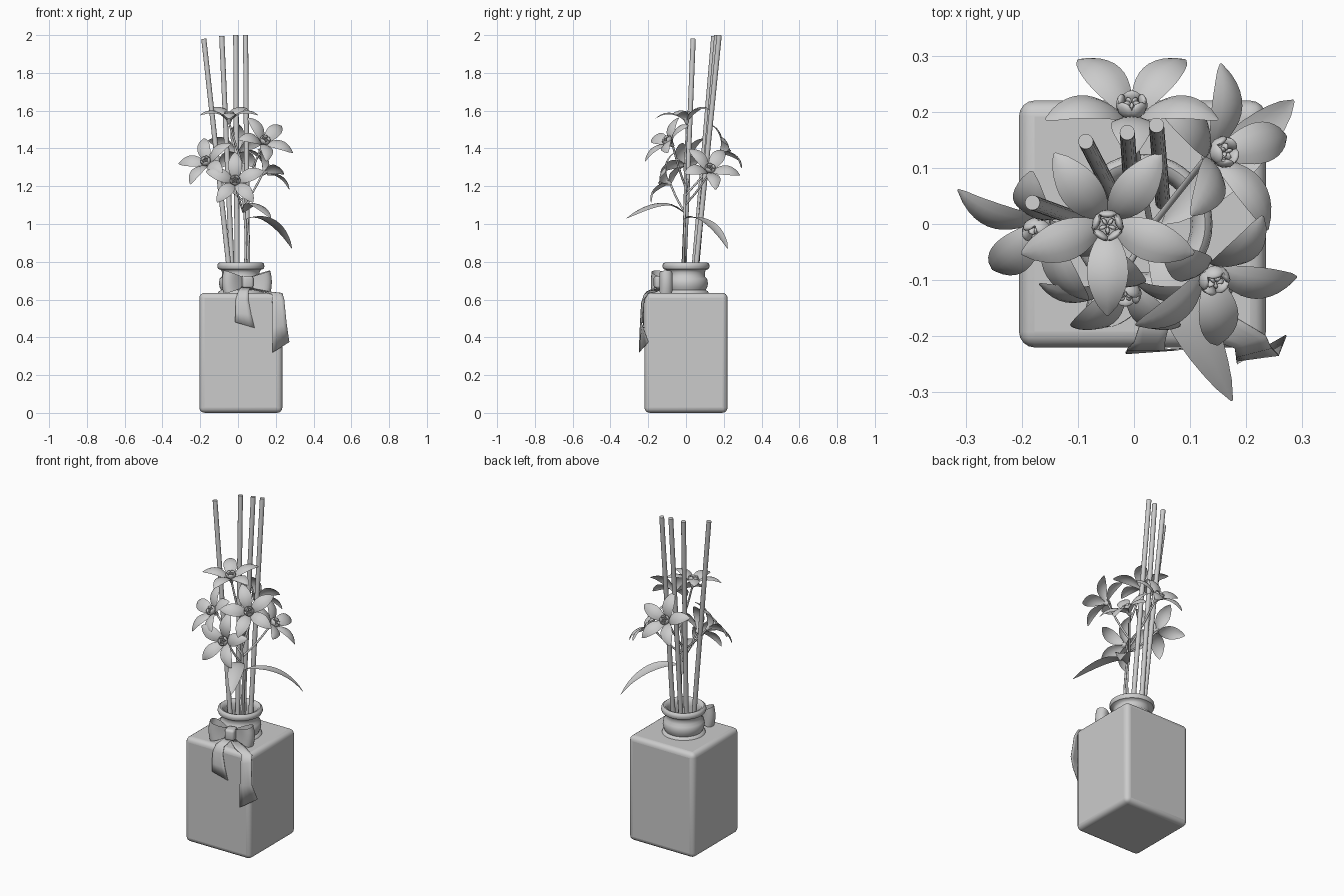
import bpy, bmesh, math
from mathutils import Vector as V, Matrix
from mathutils.geometry import interpolate_bezier

if "Cube" in bpy.data.objects:
    bpy.data.objects.remove(bpy.data.objects["Cube"])


def finish(name, bm, angle=40):
    bmesh.ops.recalc_face_normals(bm, faces=bm.faces)
    me = bpy.data.meshes.new(name)
    bm.to_mesh(me)
    bm.free()
    ob = bpy.data.objects.new(name, me)
    bpy.context.collection.objects.link(ob)
    bpy.ops.object.select_all(action='DESELECT')
    bpy.context.view_layer.objects.active = ob
    ob.select_set(True)
    bpy.ops.object.shade_smooth_by_angle(angle=math.radians(angle))
    return ob


def grid(bm, rows, wrap=False):
    vs = [[bm.verts.new(p) for p in r] for r in rows]
    for a, b in zip(vs, vs[1:]):
        n = len(a)
        for j in range(n if wrap else n - 1):
            k = (j + 1) % n
            bm.faces.new((a[j], a[k], b[k], b[j]))


def strip(bm, pts, side, width, cup=0.0, mat=Matrix()):
    # curved blade: bezier spine, width(t), cupped cross-section
    n = 13
    spine = interpolate_bezier(*[V(p) for p in pts], n)
    side = V(side).normalized()
    rows = []
    for i, c in enumerate(spine):
        tan = spine[min(i + 1, n - 1)] - spine[max(i - 1, 0)]
        nrm = tan.cross(side).normalized()
        w = width(i / (n - 1))
        rows.append([mat @ (c + side * u * w - nrm * cup * w * u * u) for u in (-1, -.5, 0, .5, 1)])
    grid(bm, rows)


def tube(name, pts, r, smooth=True):
    cu = bpy.data.curves.new(name, 'CURVE')
    cu.dimensions = '3D'
    cu.bevel_depth = r
    cu.bevel_resolution = 3
    cu.use_fill_caps = True
    sp = cu.splines.new('BEZIER')
    sp.bezier_points.add(len(pts) - 1)
    for b, p in zip(sp.bezier_points, pts):
        b.co = p
        b.handle_left_type = b.handle_right_type = 'AUTO'
    cu.resolution_u = 6
    ob = bpy.data.objects.new(name, cu)
    bpy.context.collection.objects.link(ob)


# Square bottle body
bm = bmesh.new()
bmesh.ops.create_cube(bm, size=1, matrix=Matrix.Translation((.015, 0, .318)) @ Matrix.Diagonal((.44, .44, .635, 1)))
body = finish("bottle_body", bm)
bev = body.modifiers.new("round", 'BEVEL')
bev.width = .028
bev.segments = 4

# Neck with rolled lip and ribbon band, lathed
profile = [(.122, .63), (.117, .643), (.105, .65), (.112, .665), (.116, .685), (.112, .71), (.1, .722),
           (.1, .745), (.105, .757), (.12, .762), (.125, .775), (.122, .79), (.112, .797), (.1, .793),
           (.09, .775), (.086, .75), (.086, .63)]
bm = bmesh.new()
grid(bm, [[(.015 + r * math.cos(a * math.tau / 40), r * math.sin(a * math.tau / 40), z)
           for a in range(40)] for r, z in profile], wrap=True)
finish("bottle_neck", bm, 50)

# Reed sticks, each given by tip and where it crosses the lip
reeds = [((-.181, .038, 1.98), (-.05, -.01, .79)), ((-.086, .147, 1.995), (-.033, .045, .79)),
         ((-.012, .163, 2), (-.005, .058, .79)), ((.04, .176, 2), (.05, .055, .79))]
for i, (a, b) in enumerate(reeds):
    a, b = V(a), V(b)
    foot = b + (b - a) * .2
    d = a - foot
    bm = bmesh.new()
    bmesh.ops.create_cone(bm, segments=16, radius1=.0135, radius2=.0135, depth=d.length, cap_ends=True,
                          matrix=Matrix.Translation((a + foot) / 2) @ d.to_track_quat('Z', 'Y').to_matrix().to_4x4())
    finish(f"reed_{i}", bm)


# Five-petal flowers: centre, facing, direction of first petal
def petal_width(t):
    return .004 + .033 * math.sin(math.pi * t ** 1.15) ** .75 if t < 1 else .003


flowers = [((-.047, 0, 1.565), (0, -.17, 1), (0, -1, 0)),
           ((.138, -.09, 1.435), (.35, -.65, .65), (-.1, -.4, -.9)),
           ((-.165, -.005, 1.325), (-.4, -.6, .55), (-1, .4, 0)),
           ((-.015, -.11, 1.225), (0, -.85, .4), (0, 0, 1)),
           ((.15, .125, 1.285), (.65, .2, .65), (0, 1, -.2)),
           ((-.004, .2, 1.39), (0, .75, .55), (0, 0, 1))]
stem_forks = [1.3, 1.2, 1.12, 1.06, 1.1, 1.15]
for i, (c, n, p) in enumerate(flowers):
    c, n = V(c), V(n).normalized()
    x = (V(p) - n * V(p).dot(n)).normalized()
    y = n.cross(x)
    m = Matrix.Translation(c) @ Matrix((x, y, n)).transposed().to_4x4()
    bm = bmesh.new()
    for k in range(5):
        rot = m @ Matrix.Rotation(k * math.tau / 5, 4, 'Z')
        strip(bm, [(.008, 0, -.02), (.03, 0, .03), (.1, 0, .065), (.162, 0, .02)], (0, 1, 0),
              petal_width, .25, rot)
        # corona segments and anthers
        seg = rot @ Matrix.Rotation(math.tau / 10, 4, 'Z')
        bmesh.ops.create_uvsphere(bm, u_segments=8, v_segments=6, radius=1,
                                  matrix=seg @ Matrix.Translation((.021, 0, .016)) @ Matrix.Diagonal((.007, .017, .015, 1)))
        bmesh.ops.create_uvsphere(bm, u_segments=6, v_segments=4, radius=1,
                                  matrix=rot @ Matrix.Translation((.009, 0, .018)) @ Matrix.Diagonal((.008, .004, .008, 1)))
    # calyx
    bmesh.ops.create_cone(bm, segments=12, radius1=.008, radius2=.024, depth=.045, cap_ends=True,
                          matrix=m @ Matrix.Translation((0, 0, -.012)))
    finish(f"flower_{i}", bm, 60)
    base = c - n * .03
    z0 = stem_forks[i]
    start = V((.03, -.005, z0))
    tube(f"flower_stem_{i}", [start, start.lerp(base, .5) + V((0, 0, -.01)), base], .0055)

# Main stems
tube("main_stem", [(.03, 0, .66), (.042, -.01, .9), (.03, -.005, 1.15), (.03, -.005, 1.32)], .007)
tube("second_stem", [(.05, -.01, .66), (.058, -.012, .85), (.05, -.005, 1.03)], .006)


# Drooping leaves
def leaf_width(t):
    return .003 + .04 * math.sin(math.pi * t) ** .8 if 0 < t < 1 else .002


bm = bmesh.new()
strip(bm, [(.03, -.01, 1.06), (.06, -.09, 1.15), (.12, -.2, 1.11), (.175, -.315, 1.03)], (.85, .5, -.12), leaf_width, .2)
finish("leaf_front", bm, 60)
bm = bmesh.new()
strip(bm, [(.05, 0, 1.03), (.13, .06, 1.05), (.22, .16, 1.0), (.285, .22, .87)], (.6, -.8, .1), leaf_width, .2)
finish("leaf_back", bm, 60)

# Bow: two flared loops and a knot, turned slightly around the neck
turn = Matrix.Translation((.047, -.128, .692)) @ Matrix.Rotation(math.radians(13), 4, 'Z')
for name, s in (("bow_loop_left", -1), ("bow_loop_right", 1)):
    bm = bmesh.new()
    rows = []
    for i in range(21):
        a = math.pi * i / 20
        h = .026 + .036 * math.sin(a)
        rows.append([turn @ V((s * (.015 + .12 * math.sin(a) * (1 - .08 * u * u)), .034 * math.sin(2 * a),
                               u * h)) for u in (-1, -.5, 0, .5, 1)])
    grid(bm, rows)
    finish(name, bm, 60)
bm = bmesh.new()
bmesh.ops.create_cube(bm, size=1, matrix=turn @ Matrix.Translation((0, -.008, 0)) @ Matrix.Diagonal((.058, .066, .066, 1)))
bmesh.ops.bevel(bm, geom=bm.edges[:], offset=.014, segments=3, profile=.5, affect='EDGES')
finish("bow_knot", bm)


# Ribbon tails: pairs of left and right edge points
def tail(name, pairs):
    bm = bmesh.new()
    grid(bm, [[V(a).lerp(V(b), k / 4) for k in range(5)] for a, b in pairs])
    ob = finish(name, bm, 60)
    ob.modifiers.new("thick", 'SOLIDIFY').thickness = .003


tail("ribbon_tail_right", [((.05, -.15, .66), (.08, -.12, .66)), ((.12, -.2, .645), (.17, -.16, .642)),
                           ((.18, -.222, .63), (.235, -.2, .635)), ((.182, -.238, .58), (.245, -.222, .6)),
                           ((.183, -.245, .45), (.258, -.235, .47)), ((.184, -.25, .32), (.272, -.2, .375))])
tail("ribbon_tail_left", [((.02, -.15, .67), (.07, -.15, .67)), ((.0, -.212, .642), (.055, -.212, .642)),
                          ((-.012, -.225, .6), (.055, -.225, .6)), ((-.014, -.232, .53), (.07, -.226, .52)),
                          ((-.015, -.23, .48), (.088, -.224, .45))])
